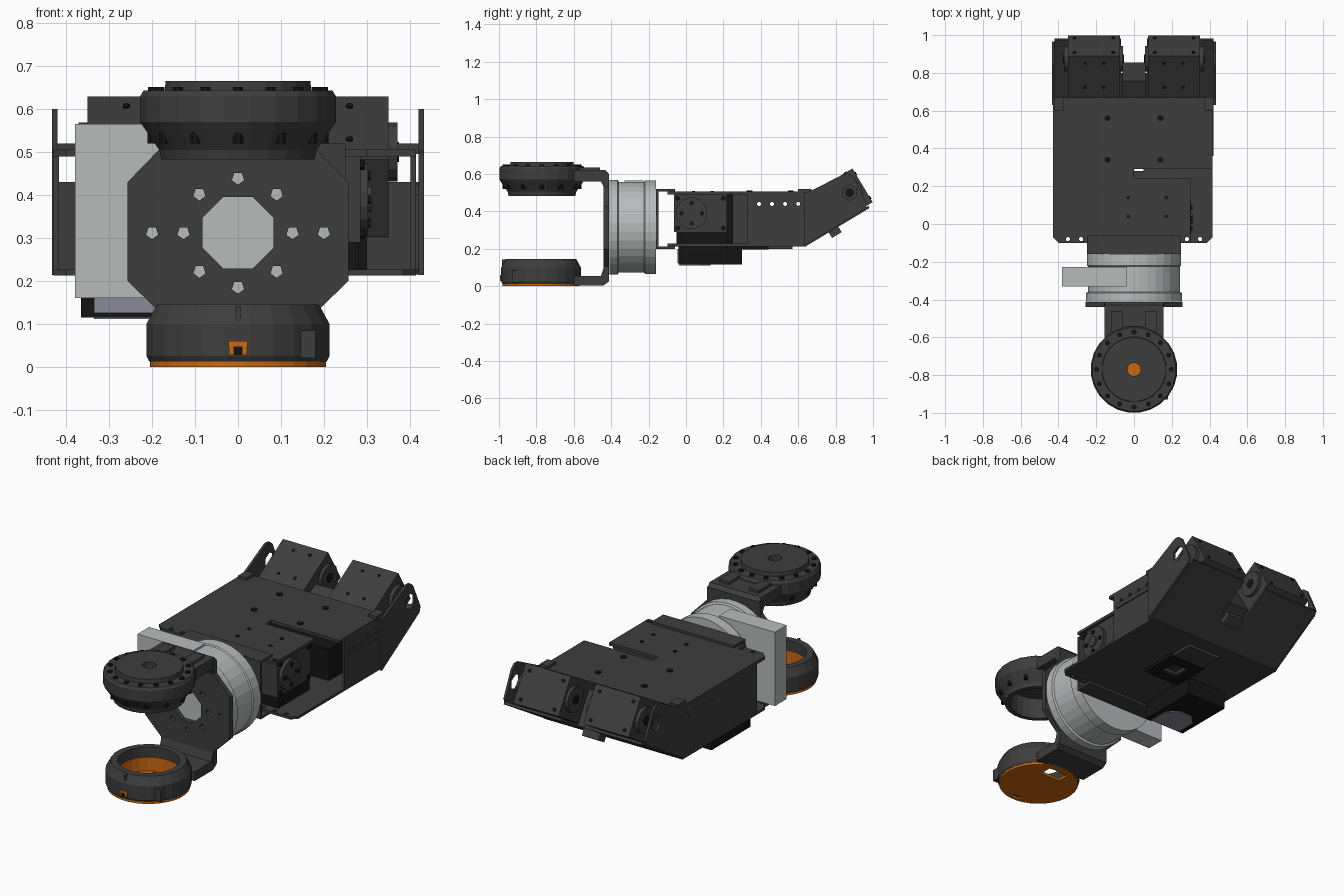
import bpy, bmesh, math
from mathutils import Matrix, Vector

if "Cube" in bpy.data.objects:
    bpy.data.objects.remove(bpy.data.objects["Cube"])


def material(name, rgb):
    m = bpy.data.materials.new(name)
    m.use_nodes = True
    m.diffuse_color = (*rgb, 1)
    m.node_tree.nodes["Principled BSDF"].inputs["Base Color"].default_value = (*rgb, 1)
    return m


DARK = material("charcoal", (0.047, 0.047, 0.047))
BLACK = material("black", (0.007, 0.007, 0.007))
LIGHT = material("light grey", (0.48, 0.5, 0.5))
ORANGE = material("orange", (0.6, 0.14, 0.006))
LAVENDER = material("lavender grey", (0.25, 0.25, 0.33))


def finish(name, bm, mat):
    bmesh.ops.recalc_face_normals(bm, faces=bm.faces)
    me = bpy.data.meshes.new(name)
    bm.to_mesh(me)
    bm.free()
    me.materials.append(mat)
    ob = bpy.data.objects.new(name, me)
    bpy.context.collection.objects.link(ob)
    return ob


def prism(name, pts, axis, a, b, mat):
    """Extrude a 2D outline along an axis from a to b."""
    place = {"x": lambda p, t: (t, *p), "y": lambda p, t: (p[0], t, p[1]), "z": lambda p, t: (*p, t)}[axis]
    bm = bmesh.new()
    face = bm.faces.new([bm.verts.new(place(p, a)) for p in pts])
    ext = bmesh.ops.extrude_face_region(bm, geom=[face])
    vec = Vector(place((0, 0), b - a))
    bmesh.ops.translate(bm, vec=vec, verts=[v for v in ext["geom"] if isinstance(v, bmesh.types.BMVert)])
    return finish(name, bm, mat)


def box(name, x, y, z, mat):
    pts = [(x[0], y[0]), (x[1], y[0]), (x[1], y[1]), (x[0], y[1])]
    return prism(name, pts, "z", z[0], z[1], mat)


def lathe(name, profile, centre, mat, seg=24, axis="z"):
    """Spin a closed (radius, height) profile round an axis."""
    bm = bmesh.new()
    rings = []
    for i in range(seg):
        a = math.tau * (i + 0.5) / seg
        rings.append([bm.verts.new((r * math.cos(a), r * math.sin(a), h)) for r, h in profile])
    n = len(profile)
    for i in range(seg):
        p, q = rings[i], rings[(i + 1) % seg]
        for j in range(n):
            k = (j + 1) % n
            if profile[j][0] or profile[k][0]:
                bm.faces.new((p[j], q[j], q[k], p[k]))
    bmesh.ops.remove_doubles(bm, verts=bm.verts, dist=1e-5)
    turn = {"z": Matrix(), "x": Matrix.Rotation(math.pi / 2, 4, "Y"), "y": Matrix.Rotation(-math.pi / 2, 4, "X")}
    bmesh.ops.transform(bm, matrix=Matrix.Translation(centre) @ turn[axis], verts=bm.verts)
    return finish(name, bm, mat)


def pegs(name, spots, r, depth, axis, mat, seg=8):
    """Many short cylinders in one object, used for screws and for hole cutters."""
    turn = {"z": Matrix(), "x": Matrix.Rotation(math.pi / 2, 4, "Y"), "y": Matrix.Rotation(math.pi / 2, 4, "X")}
    bm = bmesh.new()
    for s in spots:
        bmesh.ops.create_cone(bm, cap_ends=True, segments=seg, radius1=r, radius2=r, depth=depth,
                              matrix=Matrix.Translation(s) @ turn[axis] @ Matrix.Rotation(math.pi / seg, 4, "Z"))
    return finish(name, bm, mat)


def cut(ob, *cutters):
    for c in cutters:
        mod = ob.modifiers.new("cut", "BOOLEAN")
        mod.operation, mod.solver, mod.object = "DIFFERENCE", "EXACT", c
    bpy.context.view_layer.update()
    me = bpy.data.meshes.new_from_object(ob.evaluated_get(bpy.context.evaluated_depsgraph_get()))
    ob.modifiers.clear()
    ob.data = me
    for c in cutters:
        bpy.data.objects.remove(c)


def tilt(ob):
    """Carry a part built flat at the origin onto the raised rear section."""
    ob.data.transform(Matrix.Translation((0, 0.64, 0.22)) @ Matrix.Rotation(math.radians(31), 4, "X"))
    return ob


def circle(r, n, cx, cy, cz):
    return [(cx + r * math.cos(math.tau * i / n), cy + r * math.sin(math.tau * i / n), cz) for i in range(n)]


# Upper puck: hollow cup with a raised cap, central hole and ring of screws
PY = -0.77
lathe("upper_puck", [(0.035, 0.665), (0.17, 0.665), (0.172, 0.643), (0.222, 0.643), (0.23, 0.63), (0.23, 0.57),
                     (0.185, 0.505), (0.18, 0.483), (0.155, 0.483), (0.155, 0.6), (0.035, 0.6)], (0, PY, 0), DARK)
pegs("upper_puck_screws", circle(0.198, 16, 0, PY, 0.645), 0.013, 0.012, "z", BLACK)
pegs("upper_puck_side_screws", circle(0.2, 12, 0, PY, 0.535), 0.012, 0.03, "z", BLACK)

# Lower puck: open dark ring over an orange base
LY = -0.775
lathe("lower_puck_ring", [(0.172, 0.012), (0.208, 0.012), (0.215, 0.025), (0.215, 0.1), (0.19, 0.145),
                          (0.155, 0.145), (0.155, 0.09), (0.172, 0.09)], (0, LY, 0), DARK)
lathe("lower_puck_liner", [(0.155, 0.01), (0.173, 0.01), (0.173, 0.088), (0.155, 0.088)], (0, LY, 0), ORANGE)
base = lathe("lower_puck_base", [(0, 0), (0.206, 0), (0.206, 0.014), (0, 0.014)], (0, LY, 0), ORANGE, 32)
cut(base, box("slot_cutter", (-0.06, 0.06), (-0.68, -0.61), (-0.1, 0.1), DARK),
    box("notch_cutter", (-0.03, 0.03), (-0.965, -0.94), (-0.1, 0.1), DARK))
box("clip_top", (-0.022, 0.022), (-0.994, -0.97), (0.047, 0.06), ORANGE)
for s in (-1, 1):
    box("clip_leg", (s * 0.016 - 0.005, s * 0.016 + 0.005), (-0.994, -0.97), (0.028, 0.05), ORANGE)
box("clip_slot", (-0.011, 0.011), (-0.992, -0.97), (0.028, 0.047), BLACK)
box("puck_rib", (-0.006, 0.006), (-0.985, -0.94), (0.1, 0.142), DARK)
box("puck_side_boss", (0.145, 0.18), (-0.93, -0.85), (0.02, 0.085), DARK)

# Fork bracket: chamfered plate with bolt holes and two arms
half = [(0.257, 0.2), (0.257, 0.43), (0.16, 0.53), (0.16, 0.6)]
outline = [(0.16, 0.03), (0.16, 0.105)] + half
plate = prism("fork_plate", outline + [(-x, z) for x, z in reversed(outline)], "y", -0.44, -0.412, DARK)
HZ = 0.312
holes = [(x, -0.43, HZ + z) for x, z in ((0, 0.127), (0, -0.127), (0.127, 0), (-0.127, 0), (0.2, 0), (-0.2, 0))]
holes += [(sx * 0.09, -0.43, HZ + sz * 0.09) for sx in (-1, 1) for sz in (-1, 1)]
cut(plate, pegs("centre_cutter", [(0, -0.43, HZ)], 0.09, 0.1, "y", DARK),
    pegs("bolt_cutter", holes, 0.015, 0.1, "y", DARK, 5))
prism("upper_arm", [(-0.6, 0.62), (-0.43, 0.62), (-0.412, 0.6), (-0.412, 0.53), (-0.44, 0.53), (-0.455, 0.56),
                    (-0.6, 0.56)], "x", -0.157, 0.157, DARK)
prism("lower_arm", [(-0.6, 0.005), (-0.44, 0.005), (-0.412, 0.025), (-0.412, 0.1), (-0.44, 0.1), (-0.455, 0.055),
                    (-0.6, 0.055)], "x", -0.157, 0.157, DARK)
for s in (-1, 1):
    box("arm_rib", (s * 0.09 - 0.03, s * 0.09 + 0.03), (-0.57, -0.46), (0.61, 0.635), DARK)

# Rotary drum and its offset block
lathe("drum", [(0, -0.41), (0.255, -0.41), (0.255, -0.365), (0.244, -0.36), (0.244, -0.225), (0.25, -0.22),
               (0.25, -0.16), (0, -0.16)], (0, 0, 0.315), LIGHT, 32, "y")
box("drum_block", (-0.38, -0.04), (-0.33, -0.228), (0.16, 0.565), LIGHT)

# Front channel between the drum and the tray
prism("front_channel", [(-0.16, 0.2), (-0.16, 0.52), (-0.06, 0.52), (-0.06, 0.507), (-0.147, 0.507), (-0.147, 0.213),
                        (-0.06, 0.213), (-0.06, 0.2)], "x", -0.25, 0.25, DARK)

# Tray plates with rounded front corners and a perforated front edge
rows = [(-0.35 + 0.07 * i, -0.08, 0.36) for i in range(11)]
bottom = prism("bottom_plate", [(-0.43, 0.645), (-0.43, -0.07), (-0.4, -0.1), (0.385, -0.1), (0.415, -0.07),
                                (0.415, 0.645)], "z", 0.213, 0.227, DARK)
cut(bottom, pegs("row_cutter", rows, 0.012, 1, "z", DARK),
    box("port_cutter", (-0.05, 0.05), (0.28, 0.38), (0, 0.4), DARK))
top = prism("top_plate", [(-0.43, 0.67), (-0.43, -0.07), (-0.4, -0.1), (0.3, -0.1), (0.3, 0.24), (0, 0.24), (0, 0.29),
                          (0.415, 0.29), (0.415, 0.67)], "z", 0.49, 0.506, DARK)
cut(top, pegs("row_cutter", rows, 0.012, 1, "z", DARK))
screws = [(x, y, 0.507) for x in (-0.14, 0.14) for y in (0.34, 0.56)]
pegs("top_screws", screws, 0.017, 0.008, "z", BLACK)
pegs("motor_screws", [(x, y, 0.507) for x in (-0.03, 0.17) for y in (0.04, 0.14)], 0.01, 0.006, "z", BLACK)

# Side walls with a row of vent holes
vents = [(0, y, 0.44) for y in (0.39, 0.46, 0.53, 0.6)]
for name, x, y0 in (("left_wall", (0.402, 0.415), 0.33), ("right_wall", (-0.43, -0.417), 0.0)):
    wall = box(name, x, (y0, 0.645), (0.213, 0.5), DARK)
    cut(wall, pegs("vent_cutter", vents, 0.011, 2, "x", DARK))
box("left_wall_flange", (0.413, 0.422), (0.36, 0.64), (0.4, 0.425), DARK)

# Front motor with its horn, and the black parts under it
box("front_motor", (0, 0.285), (-0.065, 0.22), (0.29, 0.492), DARK)
box("motor_base", (0, 0.28), (-0.05, 0.22), (0.227, 0.29), BLACK)
lathe("motor_horn", [(0, 0), (0.085, 0), (0.085, 0.018), (0.03, 0.018), (0.03, 0.026), (0, 0.026)],
      (0.285, 0.03, 0.39), DARK, 16, "x")
pegs("motor_horn_screws", [(0.304, 0.03 + y, 0.39 + z) for y, z in ((0.055, 0), (-0.055, 0), (0, 0.055), (0, -0.055))],
     0.012, 0.01, "x", BLACK)
pegs("motor_corner_screws", [(0.288, y, z) for y in (-0.045, 0.2) for z in (0.31, 0.47)], 0.013, 0.016, "x", BLACK)
box("inner_motor", (-0.37, -0.04), (-0.03, 0.25), (0.227, 0.49), BLACK)
box("inner_electronics", (-0.3, 0.3), (0.36, 0.6), (0.227, 0.4), BLACK)

# Sensor pod under the right side, with a pale lens face
box("sensor_pod", (-0.365, -0.12), (-0.04, 0.3), (0.115, 0.214), BLACK)
box("sensor_front", (-0.335, -0.15), (-0.046, -0.035), (0.125, 0.2), LAVENDER)
prism("sensor_window", [(-0.335, -0.035), (-0.15, -0.035), (-0.15, 0.08), (-0.2, 0.13), (-0.285, 0.13),
                        (-0.335, 0.08)], "z", 0.111, 0.118, LAVENDER)

# Port frame on the underside
frame = box("port_frame", (-0.11, 0.11), (0.32 - 0.1, 0.44), (0.195, 0.215), BLACK)
cut(frame, box("frame_cutter", (-0.05, 0.05), (0.28, 0.38), (0.1, 0.3), DARK))
box("underside_rail", (-0.1, 0.1), (0.44, 0.57), (0.198, 0.214), DARK)

# Raised rear section: sloping floor, ears with hexagon holes, and paired motors
floor = tilt(box("rear_floor", (-0.42, 0.42), (0, 0.395), (-0.006, 0.008), DARK))
cut(floor, box("floor_notch_cutter", (-0.07, 0.07), (0.8, 1.2), (0, 1), DARK))
ear = [(0.63, 0.214), (0.955, 0.41), (0.965, 0.44), (0.9, 0.58), (0.875, 0.6), (0.845, 0.6), (0.66, 0.506), (0.63, 0.5)]
for s, side in ((1, "left"), (-1, "right")):
    e = prism(side + "_ear", ear, "x", s * 0.42, s * 0.433, DARK)
    cut(e, pegs("ear_cutter", [(s * 0.426, 0.875, 0.5)], 0.042, 0.1, "x", DARK, 6))
    tilt(box(side + "_rear_motor", sorted((s * 0.075, s * 0.35)), (0.14, 0.425), (0.012, 0.222), DARK))
    tilt(pegs(side + "_rear_motor_screws", [(s * x, y, 0.222) for x in (0.16, 0.26) for y in (0.23, 0.38)],
              0.009, 0.008, "z", BLACK))
    tilt(pegs(side + "_rear_face_screws", [(s * x, 0.426, z) for x in (0.11, 0.315) for z in (0.04, 0.19)],
              0.01, 0.008, "y", BLACK))
    for x in (0.068, 0.36):
        pegs(side + "_rear_horn", [(s * x, 0.875, 0.5)], 0.07, 0.022, "x", DARK, 16)
        pegs(side + "_rear_horn_hub", [(s * x, 0.875, 0.5)], 0.025, 0.03, "x", BLACK, 8)
    box(side + "_ear_tab", sorted((s * 0.37, s * 0.42)), (0.6, 0.67), (0.495, 0.52), DARK)
tilt(box("rear_centre_block", (-0.06, 0.06), (0.13, 0.25), (0.0, 0.19), DARK))
tilt(box("rear_underside_block", (-0.05, 0.05), (0.14, 0.2), (-0.04, 0), DARK))
